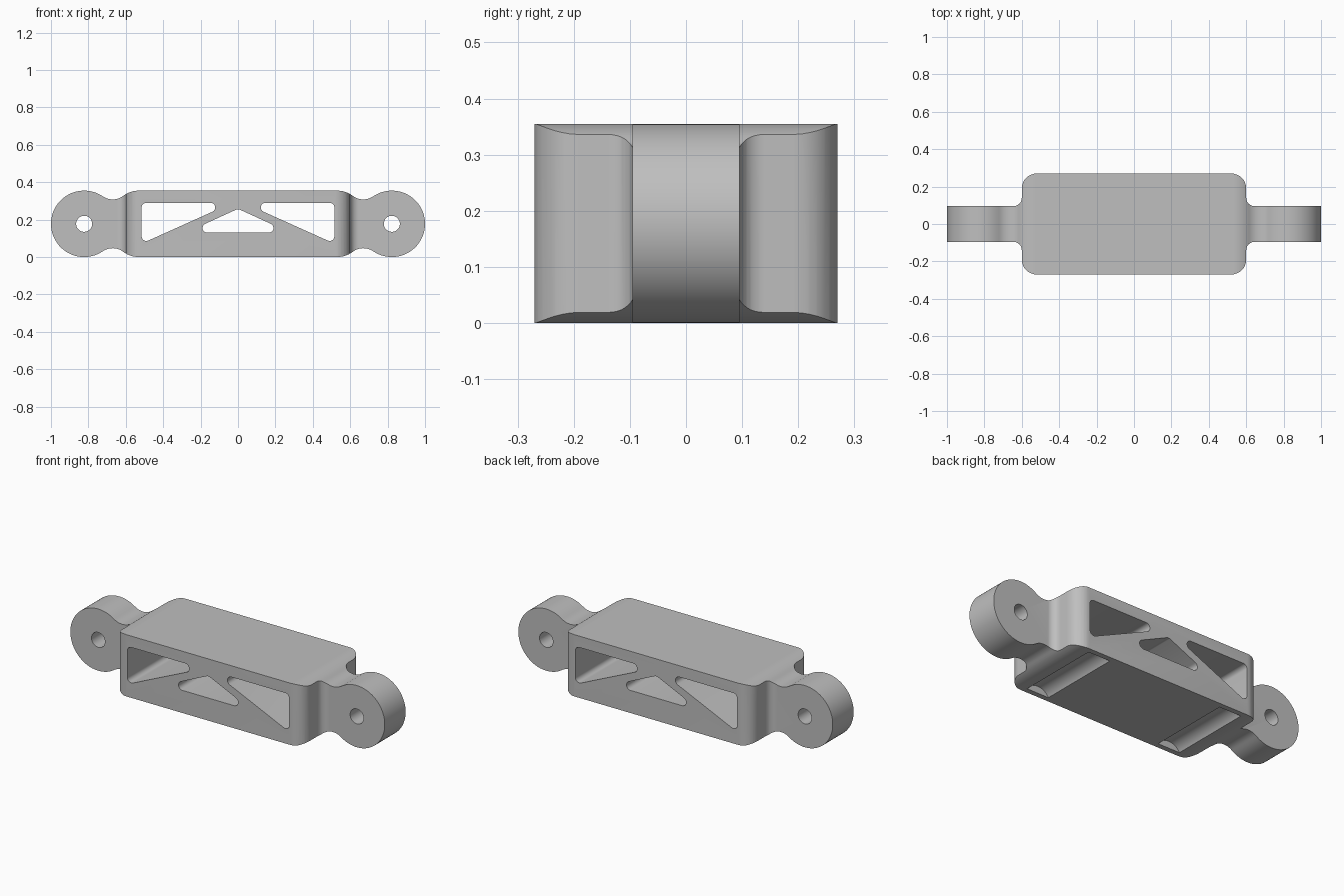
import bpy, bmesh, math
from mathutils import Vector, Matrix

cube = bpy.data.objects.get("Cube")
if cube:
    bpy.data.objects.remove(cube, do_unlink=True)

grey = bpy.data.materials.new("plain grey")
grey.use_nodes = True
colour = (0.52, 0.52, 0.52, 1)
grey.diffuse_color = colour
grey.node_tree.nodes["Principled BSDF"].inputs["Base Color"].default_value = colour

MID = 0.1775            # half height, also the lug radius
LUG = Vector((1 - MID, MID))


def arc(centre, radius, start, end, steps=12):
    angles = [start + (end - start) * i / steps for i in range(steps + 1)]
    return [Vector((centre[0] + radius * math.cos(a), centre[1] + radius * math.sin(a))) for a in angles]


def heading(a, b):
    return math.atan2(b[1] - a[1], b[0] - a[0])


def rounded(corners, radii, steps=8):
    """Round each corner of a polygon with its own radius."""
    out = []
    for i, r in enumerate(radii):
        p = Vector(corners[i])
        a = (Vector(corners[i - 1]) - p).normalized()
        b = (Vector(corners[(i + 1) % len(corners)]) - p).normalized()
        half = a.angle(b) / 2
        c = p + (a + b).normalized() * r / math.sin(half)
        reach = r / math.tan(half)
        start, end = heading(c, p + a * reach), heading(c, p + b * reach)
        turn = (end - start + math.pi) % math.tau - math.pi
        out += arc(c, r, start, start + turn, steps)
    return out


def prism(name, outline, low, high, along_y=True):
    """Extrude an outline along y (x-z outline) or along z (x-y outline)."""
    bm = bmesh.new()
    place = (lambda p: (p.x, low, p.y)) if along_y else (lambda p: (p.x, p.y, low))
    face = bm.faces.new([bm.verts.new(place(p)) for p in outline])
    step = (0, high - low, 0) if along_y else (0, 0, high - low)
    top = bmesh.ops.extrude_face_region(bm, geom=[face])["geom"]
    bmesh.ops.translate(bm, vec=step, verts=[v for v in top if isinstance(v, bmesh.types.BMVert)])
    bmesh.ops.remove_doubles(bm, verts=bm.verts, dist=1e-5)
    bmesh.ops.recalc_face_normals(bm, faces=bm.faces)
    mesh = bpy.data.meshes.new(name)
    bm.to_mesh(mesh)
    bm.free()
    mesh.materials.append(grey)
    obj = bpy.data.objects.new(name, mesh)
    bpy.context.collection.objects.link(obj)
    return obj


def combine(target, tool, operation):
    mod = target.modifiers.new(operation.lower(), "BOOLEAN")
    mod.object, mod.operation, mod.solver = tool, operation, "EXACT"
    tool.hide_render = True
    bpy.context.view_layer.objects.active = target
    bpy.ops.object.modifier_apply(modifier=mod.name)
    bpy.data.objects.remove(tool, do_unlink=True)


# Side outline: flat body, soft shoulder, concave neck and round lug
shoulder, neck = Vector((0.53, 0.216)), Vector((0.67, 0.401))
quarter = arc(shoulder, 0.139, math.pi / 2, heading(shoulder, neck))
quarter += arc(neck, 0.093, heading(neck, shoulder) + math.tau, heading(neck, LUG) + math.tau)[1:]
quarter += arc(LUG, MID, heading(LUG, neck), 0, 24)[1:]
right = quarter + [Vector((p.x, 2 * MID - p.y)) for p in reversed(quarter[:-1])]
outline = right + [Vector((-p.x, p.y)) for p in reversed(right)]
link = prism("link_body", outline, -0.4, 0.4)

# Plan outline: wide rounded body with narrow filleted lugs
corner = [(1.1, 0.095), (0.6, 0.095), (0.6, 0.27)]
radii = [0, 0.045, 0.08]
plan = corner + [(-x, y) for x, y in reversed(corner)]
plan += [(-x, -y) for x, y in plan]
plan_radii = (radii + radii[::-1]) * 2
plan_points = rounded(plan, [max(r, 0.001) for r in plan_radii])
combine(link, prism("plan_cutter", plan_points, -0.2, 0.6, False), "INTERSECT")

# Truss windows
middle = [(-0.28, 0.13), (0.28, 0.13), (0, 0.2575)]
side = [(0.03, 0.29), (0.515, 0.29), (0.515, 0.072)]
windows = [middle, side, [(-x, z) for x, z in side]]
for window in windows:
    combine(link, prism("window_cutter", rounded(window, [0.025] * 3), -0.5, 0.5), "DIFFERENCE")

for s in (-1, 1):
    # Pin holes through the lugs
    hole = arc((s * LUG.x, MID), 0.043, 0, math.tau, 32)[:-1]
    combine(link, prism("pin_hole_cutter", hole, -0.5, 0.5), "DIFFERENCE")
    # Blind round grooves across the underside
    groove = arc((s * 0.43, -0.041), 0.081, 0, math.tau, 40)[:-1]
    combine(link, prism("groove_cutter", groove, -0.24, 0.24), "DIFFERENCE")

bpy.ops.object.select_all(action="DESELECT")
link.select_set(True)
bpy.context.view_layer.objects.active = link
bpy.ops.object.shade_smooth_by_angle(angle=math.radians(30))
